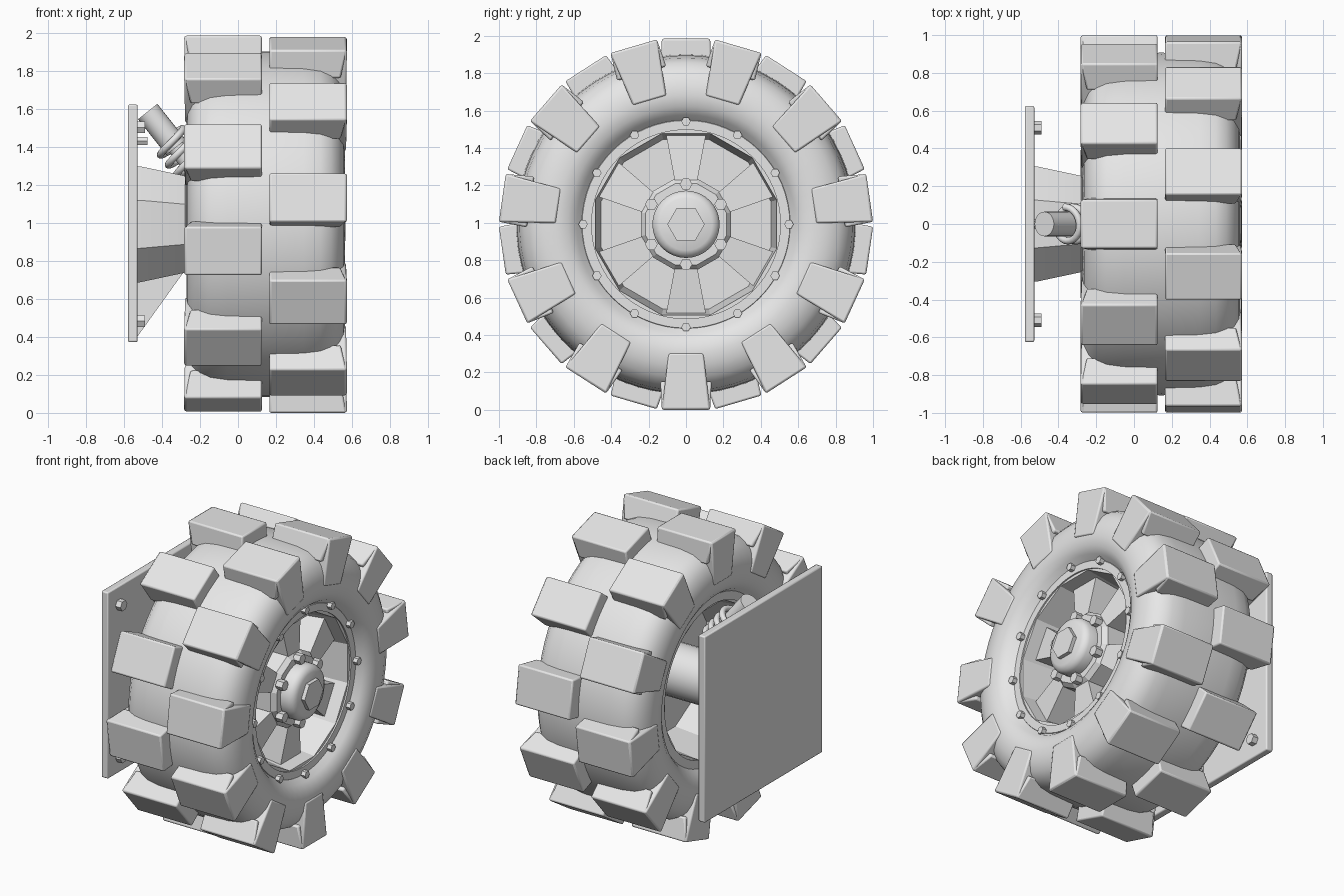
import bpy, bmesh, math
from mathutils import Matrix, Vector

cube = bpy.data.objects.get("Cube")
if cube:
    bpy.data.objects.remove(cube, do_unlink=True)

CZ = 0.992       # axle height
MID = 0.145      # middle of the tyre along x
LUGS = 11

grey = bpy.data.materials.new("plain grey")
grey.use_nodes = True
grey.diffuse_color = (0.8, 0.8, 0.8, 1)
grey.node_tree.nodes["Principled BSDF"].inputs["Base Color"].default_value = (0.8, 0.8, 0.8, 1)


def finish(name, bm, bevel=0.0, angle=30):
    bmesh.ops.recalc_face_normals(bm, faces=bm.faces)
    mesh = bpy.data.meshes.new(name)
    bm.to_mesh(mesh)
    bm.free()
    ob = bpy.data.objects.new(name, mesh)
    bpy.context.collection.objects.link(ob)
    mesh.materials.append(grey)
    bpy.ops.object.select_all(action='DESELECT')
    ob.select_set(True)
    bpy.context.view_layer.objects.active = ob
    bpy.ops.object.shade_smooth_by_angle(angle=math.radians(angle))
    if bevel:
        mod = ob.modifiers.new("soft edges", 'BEVEL')
        mod.width = bevel
        mod.segments = 2
        mod.limit_method = 'ANGLE'
    return ob


def lathe(name, profile, sides, closed=False, turn=0.0, angle=30, bevel=0.0):
    """Spin (x, radius) points about the axle."""
    bm = bmesh.new()
    rings = []
    for i in range(sides):
        a = turn + math.tau * i / sides
        rings.append([bm.verts.new((x, r * math.sin(a), CZ + r * math.cos(a))) for x, r in profile])
    n = len(profile)
    for i in range(sides):
        p, q = rings[i], rings[(i + 1) % sides]
        for j in range(n if closed else n - 1):
            k = (j + 1) % n
            bm.faces.new((p[j], p[k], q[k], q[j]))
    bmesh.ops.remove_doubles(bm, verts=bm.verts, dist=1e-5)
    return finish(name, bm, bevel, angle)


def add_block(bm, low, high, spin, flip=False):
    """Tapered block; each end is (radius, half width, x start, x end)."""
    rot = Matrix.Translation((0, 0, CZ)) @ Matrix.Rotation(spin, 4, 'X')
    rows = []
    for r, w, x0, x1 in (low, high):
        if flip:
            x0, x1 = 2 * MID - x0, 2 * MID - x1
        rows.append([bm.verts.new(rot @ Vector(c)) for c in
                     ((x0, -w, r), (x1, -w, r), (x1, w, r), (x0, w, r))])
    a, b = rows
    bm.faces.new(a)
    bm.faces.new(b)
    for i in range(4):
        j = (i + 1) % 4
        bm.faces.new((a[i], a[j], b[j], b[i]))


def add_hex(bm, x0, x1, y, z, r):
    m = Matrix.Translation(((x0 + x1) / 2, y, z)) @ Matrix.Rotation(math.pi / 2, 4, 'Y')
    bmesh.ops.create_cone(bm, cap_ends=True, segments=6, radius1=r, radius2=r,
                          depth=x1 - x0, matrix=m)


def bolt_circle(name, count, radius, x0, x1, size):
    bm = bmesh.new()
    for i in range(count):
        a = math.tau * i / count
        add_hex(bm, x0, x1, radius * math.sin(a), CZ + radius * math.cos(a), size)
    finish(name, bm)


# Tyre carcass, mirrored half profile
half = [(0.0, 0.908), (0.2, 0.903), (0.29, 0.89), (0.345, 0.865), (0.385, 0.82), (0.41, 0.76),
        (0.417, 0.69), (0.405, 0.63), (0.375, 0.585), (0.33, 0.553), (0.31, 0.53)]
profile = [(MID - u, r) for u, r in reversed(half)] + [(MID + u, r) for u, r in half[1:]]
lathe("tyre", profile, 66, closed=True, angle=40)

# Two staggered rows of tread lugs, each with a tapered flap down the sidewall
for name, flip, start in (("outer_lugs", False, math.pi), ("inner_lugs", True, 0.0)):
    bm = bmesh.new()
    for i in range(LUGS):
        a = start + math.tau * i / LUGS
        add_block(bm, (0.84, 0.137, 0.165, 0.54), (0.992, 0.129, 0.165, 0.57), a, flip)
        add_block(bm, (0.69, 0.093, 0.48, 0.568), (0.990, 0.129, 0.42, 0.573), a, flip)
    finish(name, bm, 0.01)

# Faceted rim barrel with a recessed web
lathe("rim_barrel", [(0.2, 0.0), (0.2, 0.47), (0.475, 0.502), (0.475, 0.54), (-0.185, 0.54),
                     (-0.185, 0.505), (0.165, 0.47), (0.165, 0.0)], 12,
      turn=math.pi / 12, angle=15)
for name, x0, x1 in (("outer_rim_ring", 0.46, 0.485), ("inner_rim_ring", -0.195, -0.17)):
    lathe(name, [(x0, 0.505), (x1, 0.505), (x1, 0.555), (x0, 0.57)], 64, closed=True)
bolt_circle("rim_bolts", 12, 0.55, 0.47, 0.515, 0.025)

# Six wheel spokes
bm = bmesh.new()
for i in range(6):
    add_block(bm, (0.18, 0.05, 0.19, 0.42), (0.486, 0.108, 0.19, 0.39), math.tau * i / 6)
finish("spokes", bm)

# Hub, cap and nuts
lathe("hub_flange", [(0.19, 0.25), (0.41, 0.25), (0.44, 0.225), (0.44, 0.0)], 12,
      turn=math.pi / 12, angle=15)
lathe("hub_cap", [(0.43, 0.18), (0.5, 0.18), (0.525, 0.168), (0.54, 0.14), (0.54, 0.0)], 32, angle=50)
bm = bmesh.new()
add_hex(bm, 0.53, 0.565, 0, CZ, 0.1)
finish("axle_nut", bm)
bolt_circle("hub_bolts", 6, 0.214, 0.43, 0.48, 0.034)

# Mounting plate with corner bolts
bm = bmesh.new()
bmesh.ops.create_cube(bm, size=1, matrix=Matrix.Translation((-0.553, 0, CZ + 0.005))
                      @ Matrix.Diagonal((0.05, 1.25, 1.25, 1)))
finish("mounting_plate", bm, 0.008)
bm = bmesh.new()
for y in (-0.51, 0.51):
    for z in (-0.51, 0.51):
        add_hex(bm, -0.535, -0.49, y, CZ + z, 0.036)
finish("plate_bolts", bm)

# Octagonal axle housing and the axle running into the wheel
flat = 1 / math.cos(math.pi / 8)
lathe("axle_housing", [(-0.53, 0.0), (-0.53, 0.305 * flat), (-0.515, 0.305 * flat),
                       (-0.28, 0.255 * flat), (-0.24, 0.2 * flat), (-0.24, 0.0)], 8,
      turn=math.pi / 8, angle=15)
lathe("axle", [(-0.25, 0.17), (0.17, 0.17)], 24)

# Triangular brace under the housing
bm = bmesh.new()
corners = [(-0.53, 0.40), (-0.2, 0.86), (-0.2, 0.95), (-0.53, 0.95)]
face = bm.faces.new([bm.verts.new((x, -0.03, z)) for x, z in corners])
ext = bmesh.ops.extrude_face_region(bm, geom=[face])
bmesh.ops.translate(bm, vec=(0, 0.06, 0),
                    verts=[v for v in ext["geom"] if isinstance(v, bmesh.types.BMVert)])
finish("lower_brace", bm)

# Shock absorber: tube, rod and coil along one slanted line
top = Vector((-0.475, 0, 1.585))
way = Vector((0.62, 0, -0.78)).normalized()
tilt = way.to_track_quat('Z', 'Y').to_matrix().to_4x4()
for name, s, e, r in (("shock_tube", 0.0, 0.24, 0.065), ("shock_rod", 0.2, 0.52, 0.045)):
    bm = bmesh.new()
    bmesh.ops.create_cone(bm, cap_ends=True, segments=24, radius1=r, radius2=r, depth=e - s,
                          matrix=Matrix.Translation(top + way * (s + e) / 2) @ tilt)
    finish(name, bm)
curve = bpy.data.curves.new("shock_coil", 'CURVE')
curve.dimensions = '3D'
curve.bevel_depth = 0.019
curve.bevel_resolution = 3
curve.use_fill_caps = True
spline = curve.splines.new('POLY')
steps, turns = 96, 4
spline.points.add(steps)
for i, p in enumerate(spline.points):
    a = math.tau * turns * i / steps
    local = Vector((0.09 * math.cos(a), 0.09 * math.sin(a), 0.17 + 0.27 * i / steps))
    p.co = (*(top + tilt @ local), 1)
curve.materials.append(grey)
bpy.context.collection.objects.link(bpy.data.objects.new("shock_coil", curve))

# Small pivot pin holding the shock to the plate
bm = bmesh.new()
add_hex(bm, -0.535, -0.475, 0, 1.43, 0.025)
finish("shock_pin", bm)
